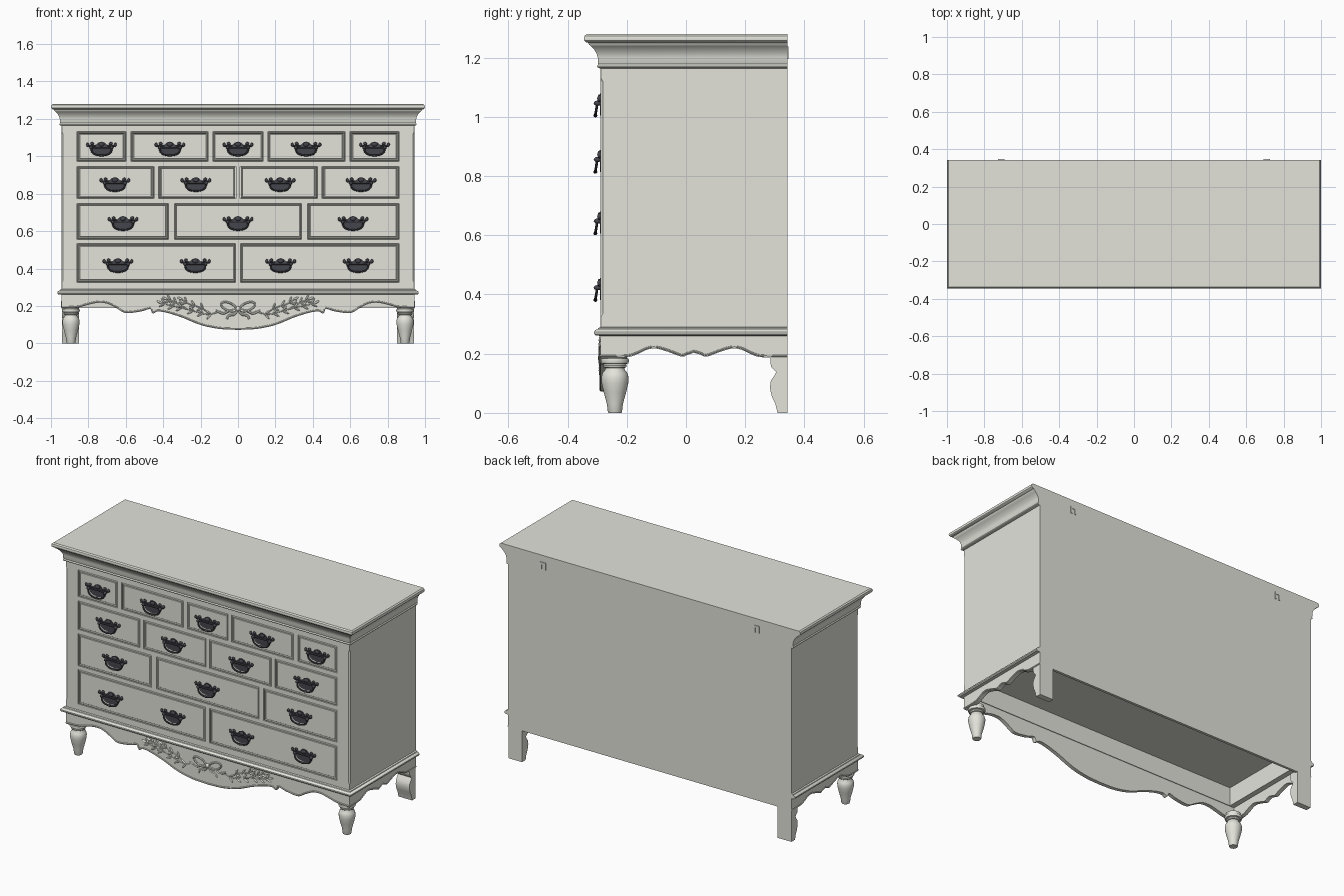
import bpy, bmesh, math
from mathutils import Vector, Matrix

if "Cube" in bpy.data.objects:
    bpy.data.objects.remove(bpy.data.objects["Cube"])


def material(name, rgb):
    m = bpy.data.materials.new(name)
    m.use_nodes = True
    m.diffuse_color = (*rgb, 1)
    m.node_tree.nodes["Principled BSDF"].inputs["Base Color"].default_value = (*rgb, 1)
    return m


PAINT = material("grey_cream_paint", (0.77, 0.77, 0.71))
IRON = material("dark_iron", (0.06, 0.06, 0.075))
HX, YF, YB = 0.943, -0.288, 0.343      # body half width, front and back planes


def add_object(name, data, mat=PAINT):
    ob = bpy.data.objects.new(name, data)
    bpy.context.collection.objects.link(ob)
    if not data.materials:
        data.materials.append(mat)
    return ob


def finish(name, bm, mat=PAINT, smooth=True):
    bmesh.ops.recalc_face_normals(bm, faces=bm.faces)
    me = bpy.data.meshes.new(name)
    bm.to_mesh(me)
    bm.free()
    ob = add_object(name, me, mat)
    if smooth:
        bpy.ops.object.select_all(action='DESELECT')
        ob.select_set(True)
        bpy.context.view_layer.objects.active = ob
        bpy.ops.object.shade_smooth_by_angle(angle=math.radians(35))
    return ob


def skin(bm, rings, closed=False):
    """Join equal rings of points into a tube, capped unless closed."""
    rows = [[bm.verts.new(p) for p in r] for r in rings]
    n = len(rows[0])
    for a, b in zip(rows, rows[1:] + rows[:1] if closed else rows[1:]):
        for i in range(n):
            bm.faces.new((a[i], a[(i + 1) % n], b[(i + 1) % n], b[i]))
    if not closed:
        bm.faces.new(rows[0])
        bm.faces.new(rows[-1])


def prism(bm, outline, axis, a, b):
    place = {'x': lambda u, v, w: (w, u, v), 'y': lambda u, v, w: (u, w, v),
             'z': lambda u, v, w: (u, v, w)}[axis]
    skin(bm, [[place(u, v, w) for u, v in outline] for w in (a, b)])


def box(bm, x0, x1, y0, y1, z0, z1):
    prism(bm, [(x0, y0), (x1, y0), (x1, y1), (x0, y1)], 'z', z0, z1)


def smooth_path(pts, steps=6):
    """Catmull-Rom curve through the points."""
    p = [Vector(q) for q in pts]
    p = [2 * p[0] - p[1]] + p + [2 * p[-1] - p[-2]]
    out = []
    for a, b, c, d in zip(p, p[1:], p[2:], p[3:]):
        for k in range(steps):
            t = k / steps
            out.append(0.5 * (2 * b + (c - a) * t + (2 * a - 5 * b + 4 * c - d) * t * t
                              + (3 * b - a - 3 * c + d) * t ** 3))
    return out + [p[-2]]


def tube(bm, pts, r, sides=8, closed=False):
    pts = [Vector(p) for p in pts]
    rings, n = [], len(pts)
    for i, p in enumerate(pts):
        if closed:
            t = pts[(i + 1) % n] - pts[i - 1]
        else:
            t = pts[min(i + 1, n - 1)] - pts[max(i - 1, 0)]
        side = Vector((0, t.z, -t.y)) if abs(t.x) < 1e-6 else Vector((t.z, 0, -t.x))
        side.normalize()
        up = t.normalized().cross(side)
        rings.append([p + r * (side * math.cos(q) + up * math.sin(q))
                      for q in (math.tau * j / sides for j in range(sides))])
    skin(bm, rings, closed)


def blob(bm, centre, size, turn=0):
    m = Matrix.Translation(centre) @ Matrix.Rotation(-turn, 4, 'Y') @ Matrix.Diagonal((*size, 1))
    bmesh.ops.create_icosphere(bm, subdivisions=2, radius=1, matrix=m)


def moulding(name, profile):
    """Profile of (offset, z) wrapped around front and sides, flush at the back."""
    bm = bmesh.new()
    skin(bm, [[(-HX - o, YB, z), (-HX - o, YF - o, z), (HX + o, YF - o, z), (HX + o, YB, z)]
              for o, z in profile])
    return finish(name, bm)


def carve(target, boxes):
    """Subtract boxes from the target."""
    bm = bmesh.new()
    for b in boxes:
        box(bm, *b)
    cutter = finish("cutter", bm, smooth=False)
    cutter.hide_render = True
    mod = target.modifiers.new("cut", 'BOOLEAN')
    mod.operation, mod.solver, mod.object = 'DIFFERENCE', 'EXACT', cutter
    bpy.ops.object.select_all(action='DESELECT')
    target.select_set(True)
    bpy.context.view_layer.objects.active = target
    bpy.ops.object.modifier_apply(modifier="cut")
    bpy.data.objects.remove(cutter)


# Drawer layout: z range, handle height, right-half drawers and handles
ROWS = [(0.972, 1.132, 1.044, [(-0.134, 0.134), (0.16, 0.572), (0.599, 0.861)], [0, 0.364, 0.73]),
        (0.774, 0.946, 0.854, [(0.012, 0.425), (0.449, 0.861)], [0.225, 0.658]),
        (0.556, 0.748, 0.646, [(-0.34, 0.34), (0.372, 0.861)], [0, 0.615]),
        (0.326, 0.533, 0.421, [(0.013, 0.861)], [0.228, 0.642])]
DRAWERS = [(x0, x1, z0, z1) for z0, z1, _, spans, _ in ROWS for x0, x1 in
           spans + [(-b, -a) for a, b in spans if a > 0]]
HANDLES = [(x, z) for _, _, z, _, xs in ROWS for x in xs + [-v for v in xs if v]]
HOLLOW = (0.055 - HX, HX - 0.055, YF + 0.026, YB - 0.015, 0.2, 0.37)

# Carcass with stopped chamfers on the front corners, drawer pockets and a hollow base
bm = bmesh.new()
c = 0.007
rings = []
for z, k in [(0.27, 0.001), (0.325, 0.001), (0.335, c), (1.12, c), (1.13, 0.001), (1.17, 0.001)]:
    rings.append([(-HX, YB, z), (-HX, YF + k, z), (-HX + k, YF, z),
                  (HX - k, YF, z), (HX, YF + k, z), (HX, YB, z)])
skin(bm, rings)
carcass = finish("carcass", bm, smooth=False)
carve(carcass, [(x0, x1, YF - 0.02, YF + 0.015, z0, z1) for x0, x1, z0, z1 in DRAWERS] + [HOLLOW])

# Drawer fronts with a raised, moulded border
for i, (x0, x1, z0, z1) in enumerate(DRAWERS):
    bm = bmesh.new()
    g = 0.003
    box(bm, x0 + g, x1 - g, YF + 0.002, YF + 0.016, z0 + g, z1 - g)
    bmesh.ops.recalc_face_normals(bm, faces=bm.faces)
    face = min(bm.faces, key=lambda f: f.calc_center_median().y)
    for width, depth in [(0.003, 0.003), (0.005, 0), (0.004, -0.005), (0.003, 0), (0.002, 0.002)]:
        bmesh.ops.inset_region(bm, faces=[face], thickness=width, depth=depth)
    finish(f"drawer_front_{i + 1}", bm, smooth=False)

# Cornice and base moulding
moulding("cornice", [(0.004, 1.164), (0.01, 1.167), (0.012, 1.171), (0.01, 1.176), (0.008, 1.178),
                     (0.01, 1.181), (0.01, 1.2), (0.014, 1.214), (0.022, 1.227), (0.032, 1.238),
                     (0.04, 1.244), (0.042, 1.25), (0.05, 1.252), (0.056, 1.258), (0.057, 1.265),
                     (0.055, 1.273), (0.048, 1.279)])
base = moulding("base_moulding", [(0.002, 0.26), (0.018, 0.262), (0.023, 0.267), (0.023, 0.274),
                                  (0.018, 0.28), (0.01, 0.283), (0.008, 0.287), (0, 0.29)])
carve(base, [HOLLOW])

# Scalloped aprons with a bead along the lower edge
half = smooth_path([(0, .072), (.1, .077), (.2, .098), (.3, .138), (.38, .163), (.43, .17), (.455, .159),
                    (.47, .183), (.52, .17), (.6, .162), (.65, .188), (.7, .212), (.75, .216), (.8, .206),
                    (.86, .191), (HX, .187)])
edge = [Vector((-p.x, p.y)) for p in half[:0:-1]] + half
bm = bmesh.new()
prism(bm, [tuple(p) for p in edge] + [(HX, 0.275), (-HX, 0.275)], 'y', YF, YF + 0.022)
finish("front_apron", bm)
bm = bmesh.new()
tube(bm, [(p.x, YF, p.y + 0.006) for p in edge], 0.004)
finish("front_apron_bead", bm)

wave = smooth_path([(YF, .186), (-.2, .188), (-.165, .198), (-.13, .214), (-.1, .217), (-.06, .206),
                    (-.015, .19), (.005, .196), (.0275, .203)])
wave += [Vector((YF + YB - p.x, p.y)) for p in wave[-2::-1]]
for s, side in ((1, "left"), (-1, "right")):
    bm = bmesh.new()
    prism(bm, [tuple(p) for p in wave] + [(YB, 0.275), (YF, 0.275)], 'x', s * (HX - 0.024), s * HX)
    tube(bm, [(s * HX, p.x, p.y + 0.006) for p in wave], 0.003)
    finish(f"{side}_apron", bm)

# Lower back rail and small wall brackets
bm = bmesh.new()
box(bm, -HX, HX, YB - 0.015, YB, 0.188, 0.28)
finish("back_rail", bm, smooth=False)
for s, side in ((1, "left"), (-1, "right")):
    bm = bmesh.new()
    x = s * 0.71
    box(bm, x - 0.018, x + 0.018, YB - 0.002, YB + 0.004, 1.225, 1.238)
    for edge_x in (x - 0.018, x + 0.008):
        box(bm, edge_x, edge_x + 0.01, YB - 0.002, YB + 0.004, 1.195, 1.225)
    finish(f"{side}_wall_bracket", bm, smooth=False)

# Turned front legs and shaped back legs
TURNING = [(0, .022), (.004, .024), (.03, .027), (.07, .038), (.1, .045), (.12, .046), (.135, .042),
           (.146, .033), (.152, .032), (.154, .038), (.16, .04), (.165, .037), (.167, .045),
           (.175, .048), (.183, .046), (.185, .04), (.2, .04)]
BACK = [(.284, .2), (.285, .17), (.288, .155), (.305, .138), (.298, .125), (.287, .11), (.283, .085),
        (.29, .055), (.302, .03), (.309, 0), (YB, 0), (YB, .2)]
for s, side in ((1, "left"), (-1, "right")):
    bm = bmesh.new()
    angles = [math.tau * k / 32 for k in range(32)]
    skin(bm, [[(s * 0.893 + r * math.cos(a), -0.24 + r * math.sin(a), z) for a in angles]
              for z, r in TURNING])
    finish(f"{side}_front_leg", bm)
    bm = bmesh.new()
    prism(bm, BACK, 'x', s * 0.85, s * (HX - 0.002))
    finish(f"{side}_back_leg", bm)

# Handle: oval plate with a crest, winged arms and a shallow bail, shared by all drawers
bm = bmesh.new()
right = [(0, .034), (.016, .03), (.026, .02), (.034, .012), (.05, .012), (.054, -.008), (.048, -.024),
         (.032, -.034), (.014, -.036), (0, -.04)]
prism(bm, right + [(-x, z) for x, z in right[-2:0:-1]], 'y', -0.003, 0.004)
bail = [(.054 * math.cos(a), -.013 - .006 * math.sin(a), -.004 - .036 * math.sin(a) ** 0.7)
        for a in (math.pi * k / 20 for k in range(21))]
tube(bm, bail, 0.0045)
tube(bm, [(x, -0.008, 0.004) for x in (-0.055, -0.02, 0.02, 0.055)], 0.005)
blob(bm, (0, -0.018, -0.04), (0.012, 0.007, 0.006))
blob(bm, (0, -0.004, 0.02), (0.016, 0.007, 0.012))
for s in (1, -1):
    blob(bm, (s * 0.055, -0.01, 0.002), (0.009, 0.014, 0.009))
    tube(bm, [(s * x, -0.004, z) for x, z in ((.03, .01), (.045, .014), (.058, .012), (.07, .01), (.078, .016))],
         0.005)
    blob(bm, (s * 0.074, -0.005, 0.018), (0.008, 0.007, 0.011))
    blob(bm, (s * 0.05, -0.004, 0.024), (0.01, 0.006, 0.008))
first = finish("handle_1", bm, IRON)
first.location = (HANDLES[0][0], YF, HANDLES[0][1])
for i, (x, z) in enumerate(HANDLES[1:]):
    add_object(f"handle_{i + 2}", first.data).location = (x, YF, z)

# Carved bow with leafy branches on the front apron
bm = bmesh.new()
blob(bm, (0, YF, 0.185), (0.014, 0.01, 0.014))
for s in (1, -1):
    loop = [(s * (0.05 + 0.04 * math.cos(a)), YF - 0.002,
             0.196 + 0.022 * math.sin(a) + 0.012 * math.cos(a)) for a in
            (math.tau * k / 20 for k in range(20))]
    tube(bm, loop, 0.0055, 6, closed=True)
    for pts in ([(0, .18), (.02, .155), (.05, .148), (.06, .13)], [(.01, .18), (.05, .172), (.08, .16), (.12, .175)]):
        tube(bm, [(s * p.x, YF, p.y) for p in smooth_path(pts)], 0.006, 6)
    for pts in ([(.09, .17), (.16, .155), (.22, .168), (.3, .19), (.36, .202), (.42, .22)],
                [(.15, .16), (.2, .19), (.26, .21), (.31, .24)],
                [(.27, .182), (.31, .205), (.35, .225), (.39, .24)]):
        stem = smooth_path(pts, 4)
        tube(bm, [(s * p.x, YF, p.y) for p in stem], 0.003, 6)
        for i in range(3, len(stem) - 1, 3):
            d = stem[i + 1] - stem[i - 1]
            for way in (1, -1):
                a = math.atan2(d.y, d.x) + way * 0.7
                x, z = stem[i].x + 0.018 * math.cos(a), stem[i].y + 0.018 * math.sin(a)
                blob(bm, (s * x, YF - 0.001, z), (0.019, 0.006, 0.005), s * a)
        blob(bm, (s * stem[-1].x, YF, stem[-1].y), (0.016, 0.006, 0.006), s * 0.4)
finish("carved_garland", bm)
